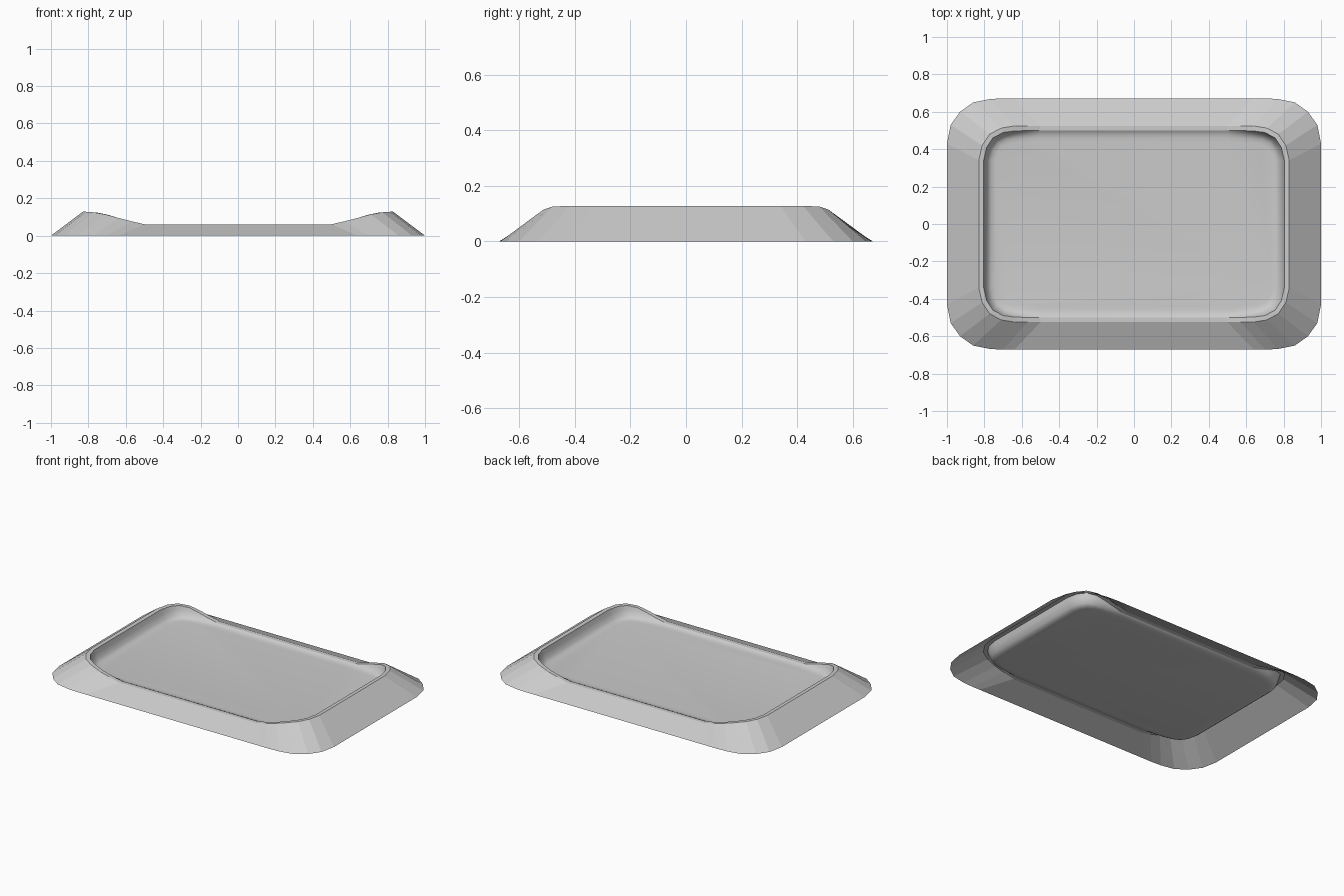
import bpy, bmesh
from math import cos, sin, radians

if "Cube" in bpy.data.objects:
    bpy.data.objects.remove(bpy.data.objects["Cube"])

FLOOR = 0.05
# one quadrant: foot outline, rim outline with height, outward direction in degrees
foot = [(1, .43), (.98, .53), (.93, .60), (.86, .65), (.77, .668), (.70, .672), (.64, .672)]
rim = [(.83, .34, .128), (.812, .42, .128), (.772, .48, .125), (.71, .513, .114),
       (.64, .524, .095), (.57, .525, .077), (.50, .525, .061)]
angle = [0, 22, 45, 65, 85, 90, 90]
# basin cross-section: inset from the rim, fraction of rim height above the floor
basin = [(0, 1), (.026, .98), (.034, .62), (.048, .22), (.066, .05), (.09, 0)]


def full_ring(quad):
    """Mirror one quadrant into a closed loop."""
    half = quad + [(-x, y, z) for x, y, z in reversed(quad)]
    return half + [(-x, -y, z) for x, y, z in half]


def inset(d, t):
    return [(x - d * cos(radians(a)), y - d * sin(radians(a)), FLOOR + (z - FLOOR) * t)
            for (x, y, z), a in zip(rim, angle)]


rings = [full_ring([(x, y, 0) for x, y in foot])]
rings += [full_ring(inset(d, t)) for d, t in basin]

# tray: open-bottomed shell lofted from foot over the rim down to the floor
bm = bmesh.new()
loops = [[bm.verts.new(p) for p in ring] for ring in rings]
for k, (a, b) in enumerate(zip(loops, loops[1:])):
    for i in range(len(a)):
        j = (i + 1) % len(a)
        f = bm.faces.new((a[i], a[j], b[j], b[i]))
        f.smooth = k >= 2
bm.faces.new(loops[-1]).smooth = True
for e in bm.edges:
    if len(e.link_faces) == 2 and e.calc_face_angle(0) > radians(35):
        e.smooth = False

mesh = bpy.data.meshes.new("tray")
bm.to_mesh(mesh)
bm.free()
tray = bpy.data.objects.new("tray", mesh)
bpy.context.collection.objects.link(tray)
